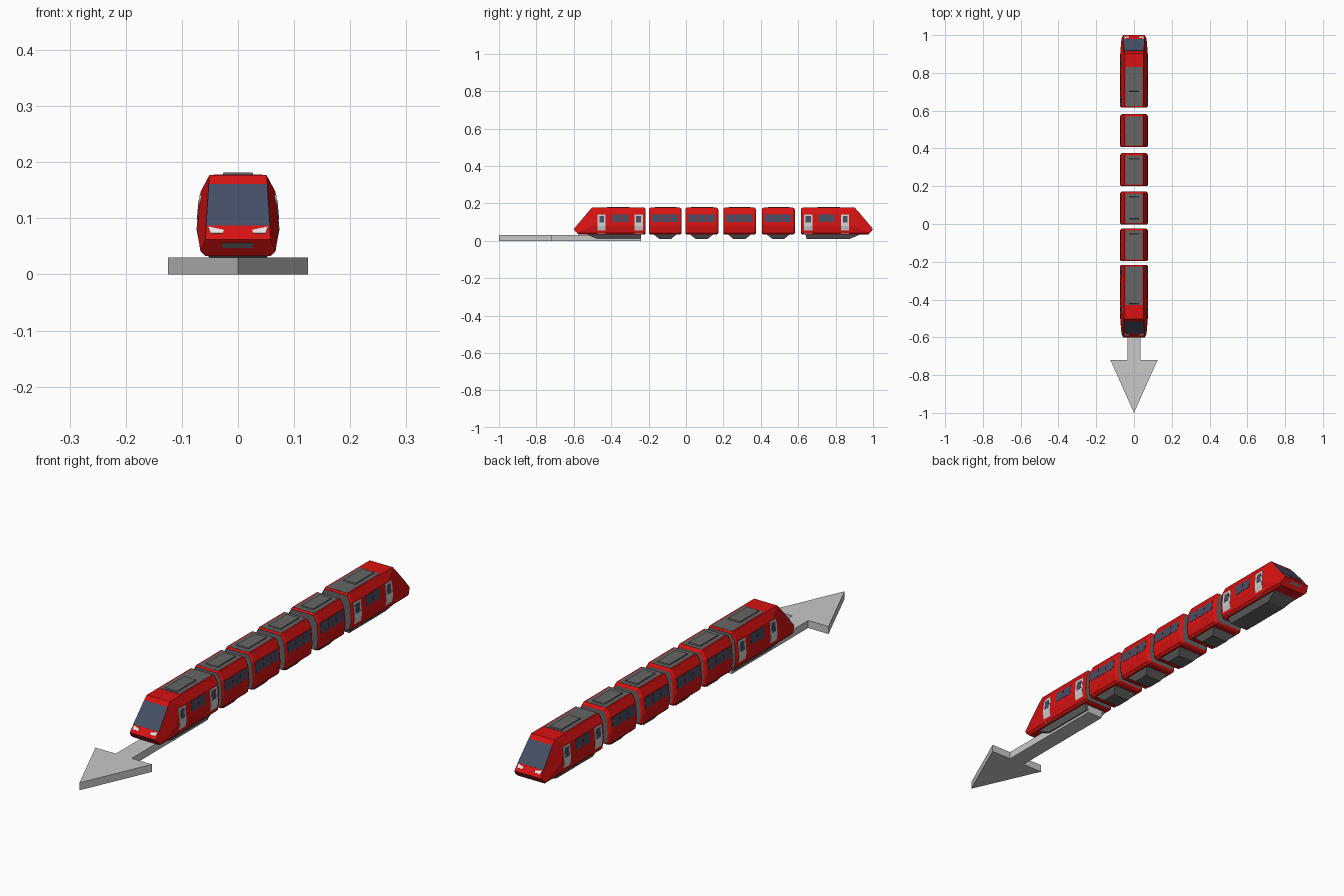
import bpy, bmesh, math
from mathutils import Vector, Matrix

if "Cube" in bpy.data.objects:
    bpy.data.objects.remove(bpy.data.objects["Cube"])


def material(name, rgb):
    m = bpy.data.materials.new(name)
    m.diffuse_color = (*rgb, 1)
    m.use_nodes = True
    m.node_tree.nodes["Principled BSDF"].inputs["Base Color"].default_value = m.diffuse_color
    return m


RED = material("red_paint", (0.68, 0.006, 0.006))
GLASS = material("slate_glass", (0.058, 0.078, 0.13))
GREY = material("dark_grey", (0.13, 0.13, 0.13))
DOOR = material("door_grey", (0.62, 0.62, 0.62))
WHITE = material("lamp_white", (0.9, 0.9, 0.9))
ARROW = material("arrow_grey", (0.58, 0.58, 0.58))

# Half cross-section of a carriage, bottom to top
HALF = [(0.058, 0.033), (0.067, 0.042), (0.073, 0.08), (0.067, 0.147), (0.051, 0.177)]
RING = HALF + [(-x, z) for x, z in reversed(HALF)]


def finish(name, bm, *mats):
    bmesh.ops.recalc_face_normals(bm, faces=bm.faces)
    me = bpy.data.meshes.new(name)
    bm.to_mesh(me)
    bm.free()
    for m in mats:
        me.materials.append(m)
    ob = bpy.data.objects.new(name, me)
    bpy.context.collection.objects.link(ob)
    return ob


def loft(name, rings, *mats):
    """Closed skin through rings of 3D points."""
    bm = bmesh.new()
    add_loft(bm, rings)
    return finish(name, bm, *mats)


def add_loft(bm, rings):
    rows = [[bm.verts.new(p) for p in r] for r in rings]
    n = len(rows[0])
    for a, b in zip(rows, rows[1:]):
        for i in range(n):
            bm.faces.new((a[i], a[(i + 1) % n], b[(i + 1) % n], b[i]))
    return bm.faces.new(rows[0]), bm.faces.new(rows[-1])


def section(y, s=1.0):
    return [(x * s, y, 0.105 + (z - 0.105) * s) for x, z in RING]


def rect(x, y0, y1, z):
    return [(-x, y0, z), (x, y0, z), (x, y1, z), (-x, y1, z)]


def grey_end(bm, face):
    """Recessed grey gangway panel in a carriage end."""
    bmesh.ops.inset_region(bm, faces=[face], thickness=0.006, depth=-0.003)
    face.material_index = 1


def side_x(z):
    for (xa, za), (xb, zb) in zip(HALF, HALF[1:]):
        if z <= zb:
            return xa + (xb - xa) * (z - za) / (zb - za)
    return HALF[-1][0]


def side_plates(name, spans, z0, z1, mat, lift=0.001):
    """Thin plates following both side walls."""
    bm = bmesh.new()
    zs = [z0] + [z for z in (0.08,) if z0 < z < z1] + [z1]
    for s in (-1, 1):
        for y0, y1 in spans:
            add_loft(bm, [[(s * (side_x(z) - 0.003), y0, z), (s * (side_x(z) + lift), y0, z),
                           (s * (side_x(z) + lift), y1, z), (s * (side_x(z) - 0.003), y1, z)]
                          for z in zs])
    return finish(name, bm, mat)


def split(a, b, n, gap=0.005):
    w = (b - a) / n
    return [(a + i * w + gap / 2, a + (i + 1) * w - gap / 2) for i in range(n)]


def roof(tag, p0, p1, b0, b1):
    """Grey roof panel with a raised equipment box."""
    return [loft("roof_panel_" + tag, [rect(0.044, p0, p1, 0.172), rect(0.044, p0, p1, 0.178)], GREY),
            loft("roof_box_" + tag, [rect(0.028, b0, b1, 0.174),
                                     rect(0.026, b0 + 0.003, b1 - 0.003, 0.182)], GREY)]


# Four middle carriages
for i, (a, b) in enumerate([(-0.197, -0.026), (-0.003, 0.17), (0.2, 0.372), (0.407, 0.579)]):
    tag = str(i + 1)
    bm = bmesh.new()
    for f in add_loft(bm, [section(a, 0.94), section(a + 0.007), section(b - 0.007), section(b, 0.94)]):
        grey_end(bm, f)
    finish("carriage_body_" + tag, bm, RED, GREY)
    side_plates("carriage_windows_" + tag, split(a + 0.014, b - 0.014, 3), 0.1, 0.141, GLASS)
    roof(tag, a + 0.009, b - 0.009, a + 0.028, b - 0.024)
    loft("carriage_underframe_" + tag, [rect(0.036, a + 0.054, b - 0.054, 0.01),
                                        rect(0.056, a + 0.02, b - 0.02, 0.038)], GREY)

# Driving car, cut to a wedge nose by planes
back = -0.216
TOP, TIP = Vector((0.051, -0.503, 0.177)), Vector((0.058, -0.6, 0.062))
WIDE = Vector((0.073, -0.5, 0.08))
bm = bmesh.new()
_, end = add_loft(bm, [section(-0.65), section(back - 0.007), section(back, 0.94)])
grey_end(bm, end)


def slice_off(co, no):
    bmesh.ops.bisect_plane(bm, geom=bm.verts[:] + bm.edges[:] + bm.faces[:],
                           plane_co=co, plane_no=no, clear_outer=True)
    bmesh.ops.holes_fill(bm, edges=[e for e in bm.edges if e.is_boundary])


taper = (TIP - TOP).cross(WIDE - TOP).normalized()
slope = Vector((0, TOP.z - TIP.z, TOP.y - TIP.y))
slope = Vector((0, -slope.y, slope.z)).normalized()
slice_off(TIP, slope)
slice_off(TIP, Vector((0, -0.75, -0.66)))
slice_off(TOP, taper)
slice_off(Vector((-TOP.x, TOP.y, TOP.z)), Vector((-taper.x, taper.y, taper.z)))
cab = [finish("driving_car_body", bm, RED, GREY)]


def nose_plate(name, shapes, mat, co, no):
    """Thin plates laid on a sloped nose face; shapes are x, z outlines."""
    bm = bmesh.new()
    for pts in shapes:
        on = [Vector((x, co.y - no.z * (z - co.z) / no.y, z)) for x, z in pts]
        add_loft(bm, [[p + no * d for p in on] for d in (-0.002, 0.001)])
    return finish(name, bm, mat)


# Windscreen, headlights and bumper slot
cab.append(nose_plate("windscreen", [[(-0.057, 0.087), (0.057, 0.087), (0.052, 0.161), (-0.052, 0.161)]],
                      GLASS, TIP, slope))
lamp = [(0.028, 0.073), (0.049, 0.073), (0.053, 0.085), (0.025, 0.079)]
cab.append(nose_plate("headlights", [lamp, [(-x, z) for x, z in lamp]], WHITE, TIP, slope))
cab.append(nose_plate("bumper_slot", [[(-0.028, 0.048), (0.028, 0.048), (0.028, 0.056), (-0.028, 0.056)]],
                      GREY, TIP, Vector((0, -0.75, -0.66)).normalized()))

# Doors, windows, roof and underframe of the driving car
doors = [(-0.472, -0.43), (-0.276, -0.231)]
cab.append(side_plates("doors", doors, 0.04, 0.142, DOOR))
cab.append(side_plates("door_windows", [(a + 0.009, b - 0.009) for a, b in doors], 0.097, 0.133, GLASS, 0.002))
cab.append(side_plates("driving_car_windows", split(-0.395, -0.305, 2), 0.1, 0.141, GLASS))
cab += roof("driving_car", -0.43, back - 0.009, -0.425, -0.3)
cab.append(loft("driving_car_underframe", [rect(0.04, -0.475, -0.245, 0.01),
                                           rect(0.056, -0.54, -0.238, 0.038)], GREY))

# Matching rear driving car, turned to face backwards
turn = Matrix.Translation((0, 0.4, 0)) @ Matrix.Rotation(math.pi, 4, 'Z')
for ob in cab:
    twin = bpy.data.objects.new("rear_" + ob.name, ob.data.copy())
    twin.data.transform(turn)
    bpy.context.collection.objects.link(twin)

# Direction arrow under the front car
outline = [(0.035, -0.24), (0.035, -0.72), (0.125, -0.72), (0, -1),
           (-0.125, -0.72), (-0.035, -0.72), (-0.035, -0.24)]
loft("direction_arrow", [[(x, y, z) for x, y in outline] for z in (0, 0.03)], ARROW)
